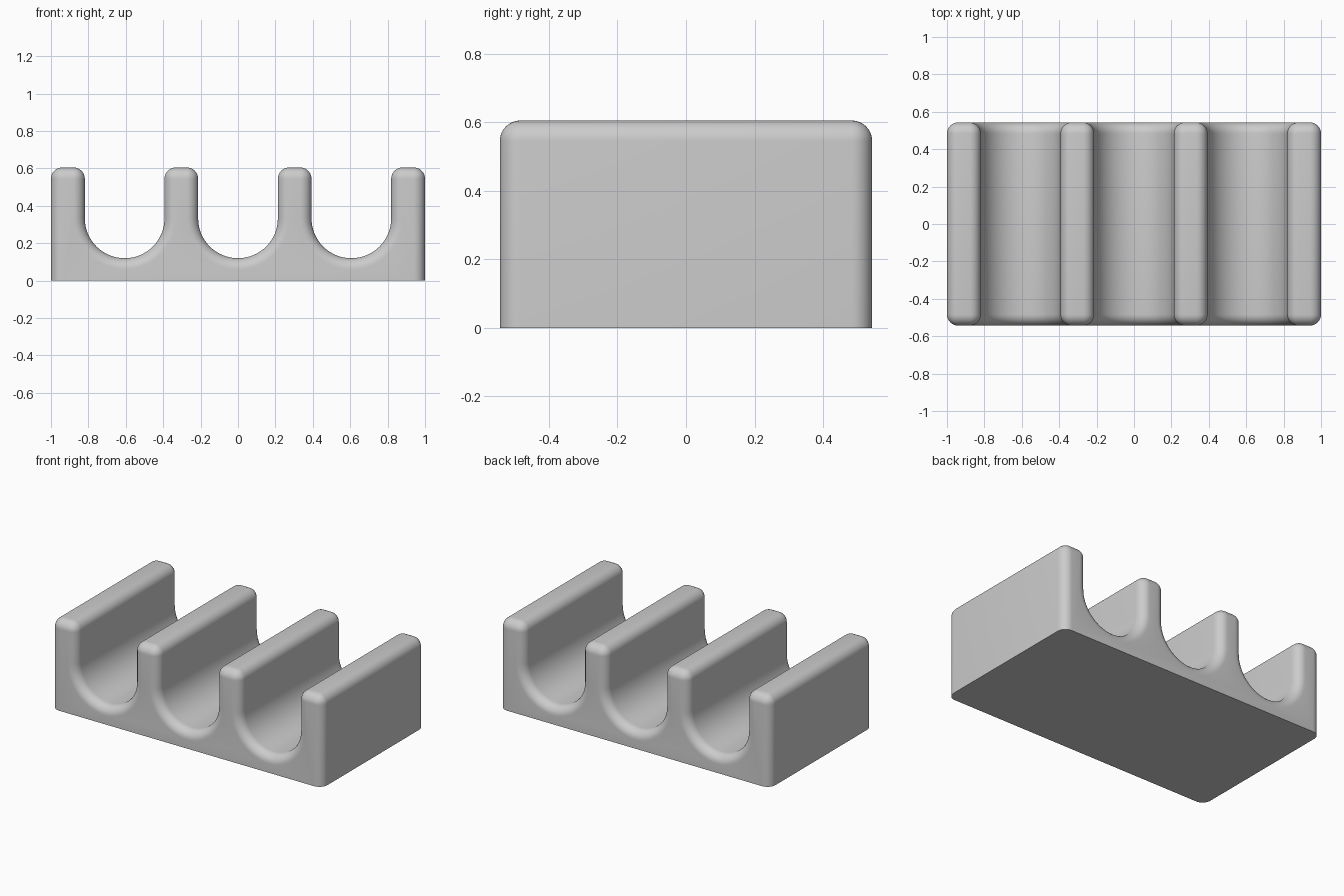
import bpy, bmesh, math

if "Cube" in bpy.data.objects:
    bpy.data.objects.remove(bpy.data.objects["Cube"])

HALF_X, HALF_Y, HEIGHT = 1.0, 0.543, 0.605
GROOVES = (-0.606, 0.0, 0.606)      # groove centre lines
GROOVE_R, GROOVE_Z = 0.213, 0.333   # round groove bottoms
FILLET = 0.06
STEPS = 8


def arc(cx, cz, r, a0, a1, n):
    return [(cx + r * math.cos(math.radians(a0 + (a1 - a0) * i / n)),
             cz + r * math.sin(math.radians(a0 + (a1 - a0) * i / n)))
            for i in range(n + 1)]


def section(o):
    """Cross-section of the holder, shrunk by o everywhere but the base."""
    pts = [(-HALF_X + o, 0)]
    walls = [-HALF_X] + [g + s * GROOVE_R for g in GROOVES for s in (-1, 1)] + [HALF_X]
    zc, r = HEIGHT - FILLET, FILLET - o
    for i in range(4):
        # rounded top of a divider
        pts += arc(walls[2 * i] + FILLET, zc, r, 180, 90, STEPS)
        pts += arc(walls[2 * i + 1] - FILLET, zc, r, 90, 0, STEPS)
        # groove to the right of it
        if i < 3:
            pts += arc(GROOVES[i], GROOVE_Z, GROOVE_R + o, 180, 360, 32)
    return pts + [(HALF_X - o, 0)]


# Sections along the depth, with rounded-over ends
ends = []
for i in range(STEPS + 1):
    a = math.pi / 2 * i / STEPS
    ends.append((HALF_Y - FILLET + FILLET * math.sin(a), FILLET * (1 - math.cos(a)) * 0.999))
stations = [(-y, o) for y, o in reversed(ends)] + ends

bm = bmesh.new()
rings = [[bm.verts.new((x, y, z)) for x, z in section(o)] for y, o in stations]
for a, b in zip(rings, rings[1:]):
    for i in range(len(a)):
        j = (i + 1) % len(a)
        bm.faces.new((a[i], a[j], b[j], b[i]))
bm.faces.new(rings[0])
bm.faces.new(rings[-1])
bmesh.ops.remove_doubles(bm, verts=bm.verts, dist=0.0003)
bmesh.ops.recalc_face_normals(bm, faces=bm.faces)

mesh = bpy.data.meshes.new("grooved_holder")
bm.to_mesh(mesh)
bm.free()
holder = bpy.data.objects.new("grooved_holder", mesh)
bpy.context.collection.objects.link(holder)

grey = bpy.data.materials.new("light grey")
grey.diffuse_color = (0.6, 0.6, 0.6, 1)
grey.use_nodes = True
grey.node_tree.nodes["Principled BSDF"].inputs["Base Color"].default_value = grey.diffuse_color
mesh.materials.append(grey)

bpy.context.view_layer.objects.active = holder
holder.select_set(True)
bpy.ops.object.shade_smooth_by_angle(angle=math.radians(30))
